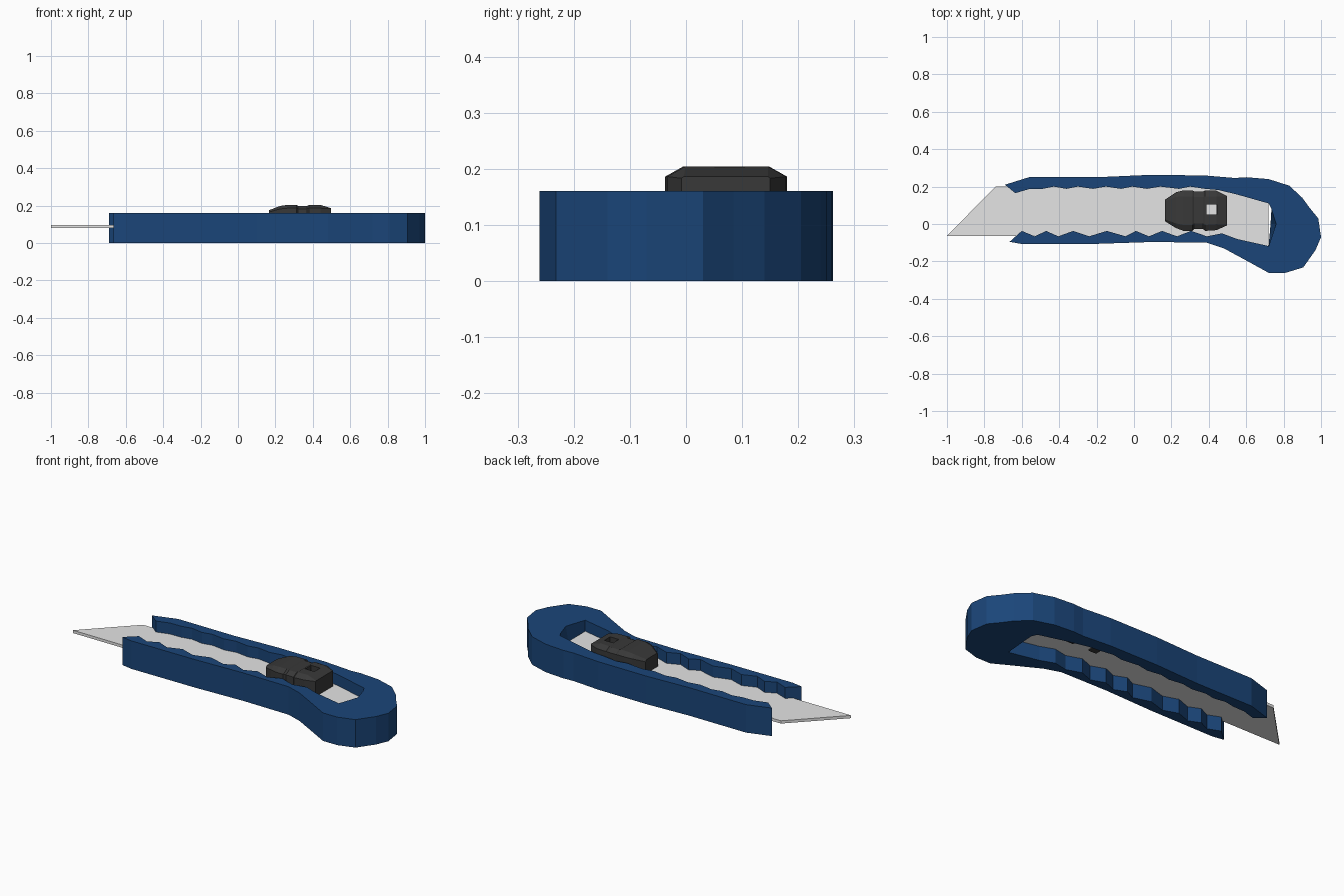
import bpy, bmesh

if "Cube" in bpy.data.objects:
    bpy.data.objects.remove(bpy.data.objects["Cube"])


def material(name, rgb):
    m = bpy.data.materials.new(name)
    m.diffuse_color = (*rgb, 1)
    m.use_nodes = True
    m.node_tree.nodes["Principled BSDF"].inputs["Base Color"].default_value = m.diffuse_color
    return m


BLUE = material("navy blue", (0.0105, 0.06, 0.19))
STEEL = material("light steel", (0.78, 0.78, 0.78))
DARK = material("dark grey", (0.04, 0.04, 0.04))


def loft(name, loops, mat):
    """Skin a list of equal-length closed loops and cap both ends."""
    bm = bmesh.new()
    rings = [[bm.verts.new(p) for p in loop] for loop in loops]
    n = len(rings[0])
    for a, b in zip(rings, rings[1:]):
        for i in range(n):
            j = (i + 1) % n
            bm.faces.new((a[i], a[j], b[j], b[i]))
    caps = [bm.faces.new(rings[0][::-1]), bm.faces.new(rings[-1])]
    bm.normal_update()
    bmesh.ops.triangulate(bm, faces=caps, ngon_method='EAR_CLIP')
    bmesh.ops.recalc_face_normals(bm, faces=bm.faces)
    me = bpy.data.meshes.new(name)
    bm.to_mesh(me)
    bm.free()
    me.materials.append(mat)
    ob = bpy.data.objects.new(name, me)
    bpy.context.collection.objects.link(ob)
    return ob


def prism(name, outline, z0, z1, mat):
    return loft(name, [[(x, y, z) for x, y in outline] for z in (z0, z1)], mat)


def box(name, x0, x1, y0, y1, z0, z1, mat):
    return prism(name, [(x0, y0), (x1, y0), (x1, y1), (x0, y1)], z0, z1, mat)


# handle: outer contour, then scalloped inner edges of both rails
outer = [(-0.69, 0.21), (-0.555, 0.252), (-0.2, 0.25), (0.07, 0.262), (0.37, 0.26),
         (0.54, 0.246), (0.6, 0.25), (0.72, 0.24), (0.83, 0.205), (0.9, 0.14),
         (0.94, 0.085), (0.985, 0.03), (1.0, -0.07), (0.97, -0.14), (0.905, -0.232),
         (0.81, -0.261), (0.72, -0.261), (0.6, -0.195), (0.48, -0.13), (0.39, -0.1),
         (0.1, -0.096), (-0.2, -0.106), (-0.6, -0.107), (-0.665, -0.095)]
lower_x = [-0.6, -0.53, -0.47, -0.405, -0.325, -0.24, -0.145, -0.045,
           0.01, 0.08, 0.15, 0.23, 0.305, 0.39]
lower = [(x, -0.037 if i % 2 == 0 else -0.066) for i, x in enumerate(lower_x)]
lower += [(0.47, -0.05), (0.55, -0.08), (0.72, -0.118)]
pocket = [(0.76, 0.0), (0.735, 0.08), (0.72, 0.11), (0.55, 0.158), (0.45, 0.182)]
upper_x = [0.38, 0.3, 0.24, 0.14, 0.07, -0.01, -0.07, -0.15, -0.22, -0.3, -0.36, -0.43, -0.49]
upper = [(x, 0.188 + 0.012 * (i % 2)) for i, x in enumerate(upper_x)]
upper += [(-0.56, 0.187), (-0.635, 0.165)]
top = outer + lower + pocket + upper
tip = len(outer) + len(lower)
base = list(top)
base[tip] = (0.73, 0.0)          # sloped end wall of the pocket
loft("handle", [[(x, y, 0) for x, y in base], [(x, y, 0.16) for x, y in top]], BLUE)

# blade
prism("blade", [(-1, -0.063), (-0.74, 0.2), (0.4, 0.2), (0.72, 0.125),
                (0.72, -0.125), (0.45, -0.07)], 0.081, 0.097, STEEL)

# thumb slider: chamfered sections along x (x, y0, y1, shoulder z, top z, chamfer)
sections = [(0.165, 0.015, 0.13, 0.165, 0.175, 0.01),
            (0.225, -0.022, 0.17, 0.182, 0.198, 0.025),
            (0.265, -0.037, 0.18, 0.186, 0.204, 0.032),
            (0.312, -0.037, 0.18, 0.186, 0.204, 0.032),
            (0.322, -0.028, 0.174, 0.182, 0.198, 0.03),
            (0.37, -0.028, 0.174, 0.182, 0.198, 0.03),
            (0.38, -0.037, 0.18, 0.186, 0.204, 0.032),
            (0.44, -0.033, 0.178, 0.186, 0.204, 0.032),
            (0.497, -0.008, 0.15, 0.183, 0.186, 0.004)]
slider = loft("thumb_slider",
              [[(x, a, 0.097), (x, a, s), (x, a + c, t), (x, b - c, t), (x, b, s), (x, b, 0.097)]
               for x, a, b, s, t, c in sections], DARK)

# square window through the slider
cutter = box("window_cutter", 0.388, 0.445, 0.052, 0.104, 0.05, 0.3, DARK)
mod = slider.modifiers.new("window", 'BOOLEAN')
mod.operation, mod.object, mod.solver = 'DIFFERENCE', cutter, 'EXACT'
bpy.context.view_layer.objects.active = slider
bpy.ops.object.modifier_apply(modifier="window")
bpy.data.objects.remove(cutter)

# pegs that hold the slider through the blade
for i, x in enumerate((0.33, 0.48)):
    box(f"slider_peg_{i + 1}", x - 0.04, x + 0.01, 0.05, 0.105, 0.077, 0.12, DARK)
